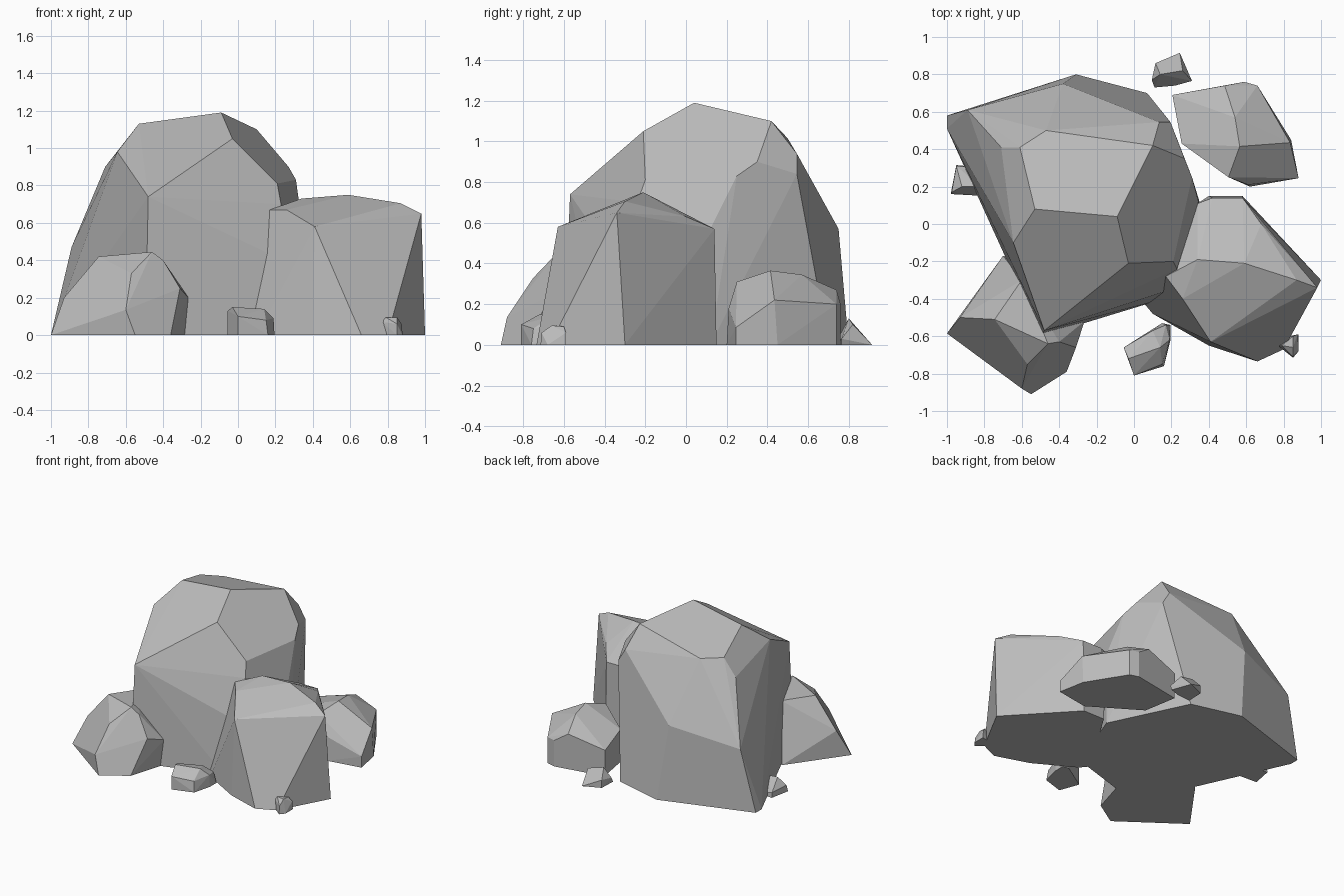
import bpy, bmesh, math

stone = bpy.data.materials.new("stone_grey")
stone.diffuse_color = (0.5, 0.5, 0.5, 1)


def rock(name, ground, upper):
    """Faceted boulder: convex hull of a ground footprint and a few corner points."""
    bm = bmesh.new()
    for x, y in ground:
        bm.verts.new((x, y, 0))
    for p in upper:
        bm.verts.new(p)
    res = bmesh.ops.convex_hull(bm, input=bm.verts[:])
    junk = {g for g in res["geom_interior"] + res["geom_unused"]
            if isinstance(g, bmesh.types.BMVert)}
    bmesh.ops.delete(bm, geom=list(junk), context='VERTS')
    # merge nearly coplanar triangles into broad flat facets
    bmesh.ops.dissolve_limit(bm, angle_limit=math.radians(3),
                             verts=bm.verts[:], edges=bm.edges[:])
    bmesh.ops.recalc_face_normals(bm, faces=bm.faces[:])
    me = bpy.data.meshes.new(name)
    bm.to_mesh(me)
    bm.free()
    me.materials.append(stone)
    ob = bpy.data.objects.new(name, me)
    bpy.context.collection.objects.link(ob)


# tall central boulder
rock("main_boulder",
     [(-1, .58), (-1, .51), (-.495, -.6), (.16, -.4), (.35, .12), (.07, .7), (-.31, .8)],
     [(-.09, .04, 1.19), (-.53, .08, 1.13), (-.61, .41, 1.025), (-.47, .5, 1.015),
      (-.33, .475, 1.04), (.1, .42, 1.1), (-.03, -.21, 1.05), (.21, -.2, .81),
      (.23, -.24, .7), (.2, -.35, .42), (-.48, -.57, .74), (-.645, -.1, .98),
      (-.71, .41, .9), (-.89, .61, .47), (-.38, .75, .57), (.135, .545, .94),
      (.195, .545, .84), (.27, .35, .9), (.31, .25, .83), (.345, .12, .57)])

# broad boulder on the right
rock("right_boulder",
     [(.05, -.42), (.1, -.48), (.4, -.65), (.66, -.735), (.8, -.67),
      (1, -.3), (.58, .15), (.4, .15)],
     [(.41, -.63, .58), (.26, -.4, .67), (.17, -.28, .67), (.34, -.19, .73),
      (.59, -.21, .75), (.87, -.3, .705), (.98, -.34, .65), (.68, 0, .63),
      (.58, .14, .57), (.42, .14, .57), (.34, .11, .57)])

# low boulder at the front left
rock("front_left_boulder",
     [(-1, -.585), (-.55, -.91), (-.36, -.79), (-.275, -.5), (-.3, -.3), (-.7, -.17)],
     [(-.93, -.5, .2), (-.745, -.51, .42), (-.57, -.75, .33), (-.6, -.88, .135),
      (-.46, -.64, .445), (-.4, -.63, .4), (-.31, -.66, .25), (-.265, -.52, .2),
      (-.6, -.3, .42)])

# low boulder at the back right
rock("back_right_boulder",
     [(.62, .2), (.88, .245), (.84, .45), (.66, .74), (.59, .76), (.21, .69), (.255, .43)],
     [(.88, .245, .085), (.835, .435, .22), (.565, .415, .365), (.505, .25, .31),
      (.61, .21, .18), (.54, .57, .345), (.485, .74, .27), (.59, .76, .2),
      (.66, .74, .2), (.205, .69, .2), (.255, .43, .25)])

# small loose pebbles
rock("front_pebble",
     [(-.055, -.66), (0, -.81), (.16, -.76), (.195, -.62), (.195, -.54), (.15, -.53)],
     [(-.055, -.66, .13), (-.03, -.72, .15), (0, -.81, .1), (.15, -.75, .08),
      (.14, -.66, .14), (.19, -.62, .09), (.17, -.54, .08), (.1, -.57, .12)])
rock("right_pebble",
     [(.77, -.65), (.85, -.715), (.88, -.68), (.88, -.59), (.83, -.6)],
     [(.77, -.65, .07), (.79, -.65, .095), (.85, -.66, .095), (.85, -.71, .06),
      (.875, -.59, .06), (.85, -.6, .09)])
rock("back_pebble",
     [(.245, .915), (.3, .765), (.22, .74), (.11, .73), (.115, .86)],
     [(.31, .765, .03), (.095, .77, .05), (.115, .86, .06), (.14, .8, .13), (.26, .82, .1)])
rock("left_pebble",
     [(-.98, .16), (-.95, .315), (-.8, .3), (-.8, .15)],
     [(-.975, .17, .05), (-.95, .31, .04), (-.92, .2, .11), (-.82, .2, .1)])
